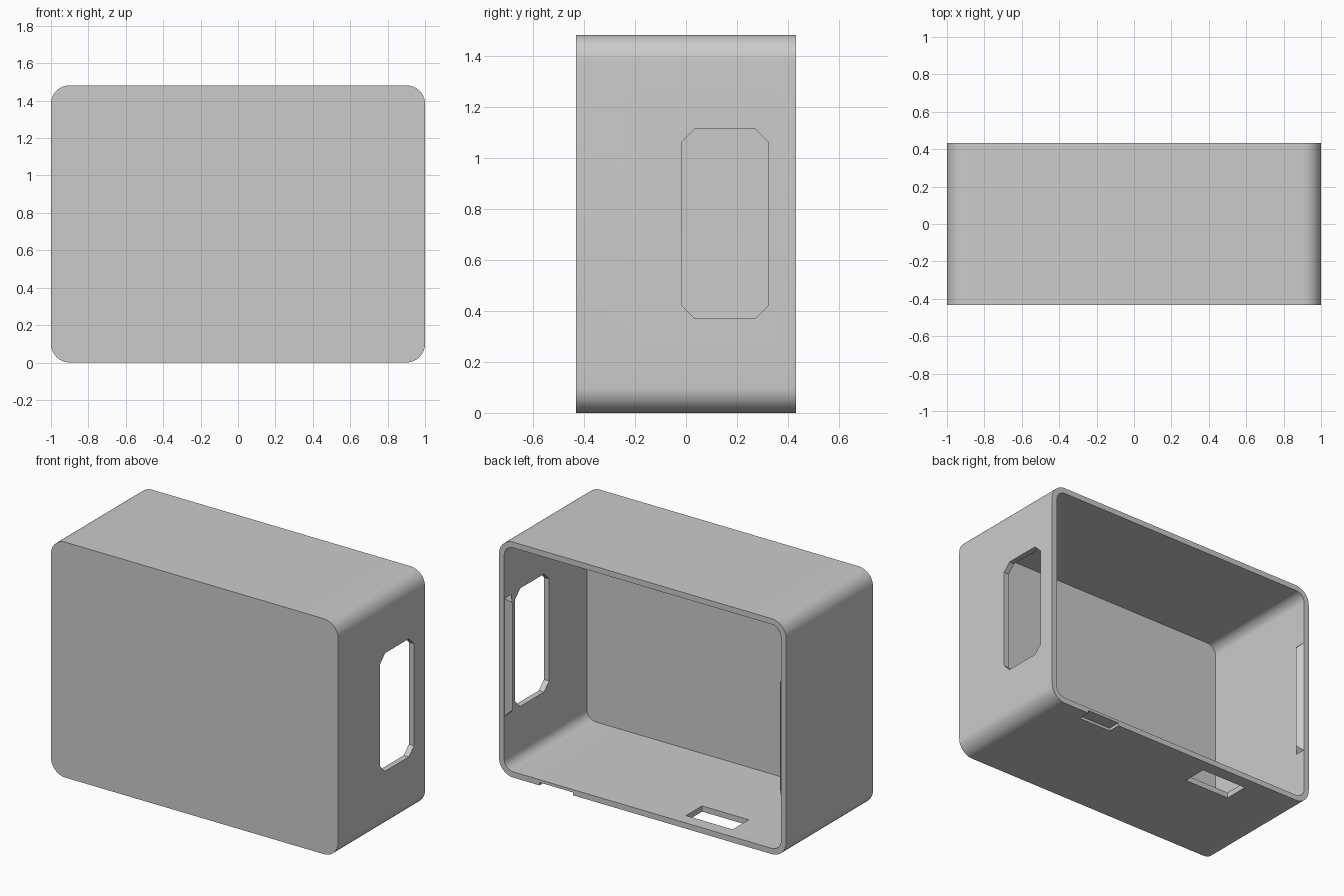
import bpy, bmesh, math
from mathutils import Vector

cube = bpy.data.objects.get("Cube")
if cube:
    bpy.data.objects.remove(cube, do_unlink=True)

W, D, H = 2.0, 0.864, 1.482      # outer width, depth, height
WALL, FRONT, RADIUS = 0.036, 0.042, 0.1
BACK = D / 2

grey = bpy.data.materials.new("light grey")
grey.use_nodes = True
grey.diffuse_color = (0.6, 0.6, 0.6, 1)
grey.node_tree.nodes["Principled BSDF"].inputs["Base Color"].default_value = (0.6, 0.6, 0.6, 1)


def make_object(name, bm):
    bmesh.ops.recalc_face_normals(bm, faces=bm.faces)
    mesh = bpy.data.meshes.new(name)
    bm.to_mesh(mesh)
    bm.free()
    mesh.materials.append(grey)
    obj = bpy.data.objects.new(name, mesh)
    bpy.context.collection.objects.link(obj)
    return obj


def rounded_loop(bm, inset, y, steps=12):
    """Ring of vertices around a rounded rectangle in the XZ plane."""
    r = RADIUS - inset
    cx, cz = W / 2 - RADIUS, H / 2 - RADIUS
    ring = []
    for q, (sx, sz) in enumerate([(1, 1), (-1, 1), (-1, -1), (1, -1)]):
        for i in range(steps + 1):
            a = math.pi / 2 * (q + i / steps)
            ring.append(bm.verts.new((sx * cx + r * math.cos(a), y,
                                      H / 2 + sz * cz + r * math.sin(a))))
    return ring


def bridge(bm, a, b):
    for i in range(len(a)):
        j = (i + 1) % len(a)
        bm.faces.new((a[i], a[j], b[j], b[i]))


def prism(name, points, offset):
    """Extrude a flat outline along an offset vector."""
    bm = bmesh.new()
    face = bm.faces.new([bm.verts.new(p) for p in points])
    ext = bmesh.ops.extrude_face_region(bm, geom=[face], use_keep_orig=True)
    moved = [v for v in ext["geom"] if isinstance(v, bmesh.types.BMVert)]
    bmesh.ops.translate(bm, verts=moved, vec=Vector(offset))
    return make_object(name, bm)


def box(name, x0, x1, y0, y1, z0, z1):
    outline = [(x0, y0, z0), (x1, y0, z0), (x1, y1, z0), (x0, y1, z0)]
    return prism(name, outline, (0, 0, z1 - z0))


# Open-backed case: outer skin, rim and inner skin in one closed mesh
bm = bmesh.new()
rings = [rounded_loop(bm, 0, -BACK), rounded_loop(bm, 0, BACK),
         rounded_loop(bm, WALL, BACK), rounded_loop(bm, WALL, FRONT - BACK)]
for a, b in zip(rings, rings[1:]):
    bridge(bm, a, b)
bm.faces.new(rings[0])
bm.faces.new(rings[-1])
case = make_object("case", bm)

# Side window with clipped corners
y0, y1, z0, z1, c = -0.015, 0.322, 0.37, 1.113, 0.05
outline = [(y0 + c, z0), (y1 - c, z0), (y1, z0 + c), (y1, z1 - c),
           (y1 - c, z1), (y0 + c, z1), (y0, z1 - c), (y0, z0 + c)]
cutters = [
    prism("window_cutter", [(0.9, y, z) for y, z in outline], (0.2, 0, 0)),
    # Slot through the floor and shallow pocket under the rim
    box("floor_slot_cutter", -0.57, -0.245, 0.19, 0.35, -0.1, 0.1),
    box("rim_pocket_cutter", 0.484, 0.718, 0.35, 0.5, -0.1, 0.018),
]
for cutter in cutters:
    cutter.hide_render = True
    mod = case.modifiers.new(cutter.name, "BOOLEAN")
    mod.operation = "DIFFERENCE"
    mod.solver = "EXACT"
    mod.object = cutter

# Bake the cuts so that the helpers can go
bpy.context.view_layer.update()
baked = bpy.data.meshes.new_from_object(
    case.evaluated_get(bpy.context.evaluated_depsgraph_get()))
case.modifiers.clear()
case.data = baked
for cutter in cutters:
    bpy.data.objects.remove(cutter, do_unlink=True)

bpy.ops.object.select_all(action="DESELECT")
case.select_set(True)
bpy.context.view_layer.objects.active = case
bpy.ops.object.shade_smooth_by_angle(angle=math.radians(30))

# Snap ridges inside both side walls, tapered at the ends
for name, s in (("left_snap_ridge", 1), ("right_snap_ridge", -1)):
    bm = bmesh.new()
    wall, rise = W / 2 - WALL, 0.032
    ends = []
    for z, taper in ((0.37, rise), (1.11, -rise)):
        ends.append([bm.verts.new(p) for p in (
            (s * wall, 0.362, z), (s * (wall - rise), 0.396, z + taper),
            (s * wall, 0.43, z))])
        bm.faces.new(ends[-1])
    bridge(bm, *ends)
    make_object(name, bm)
